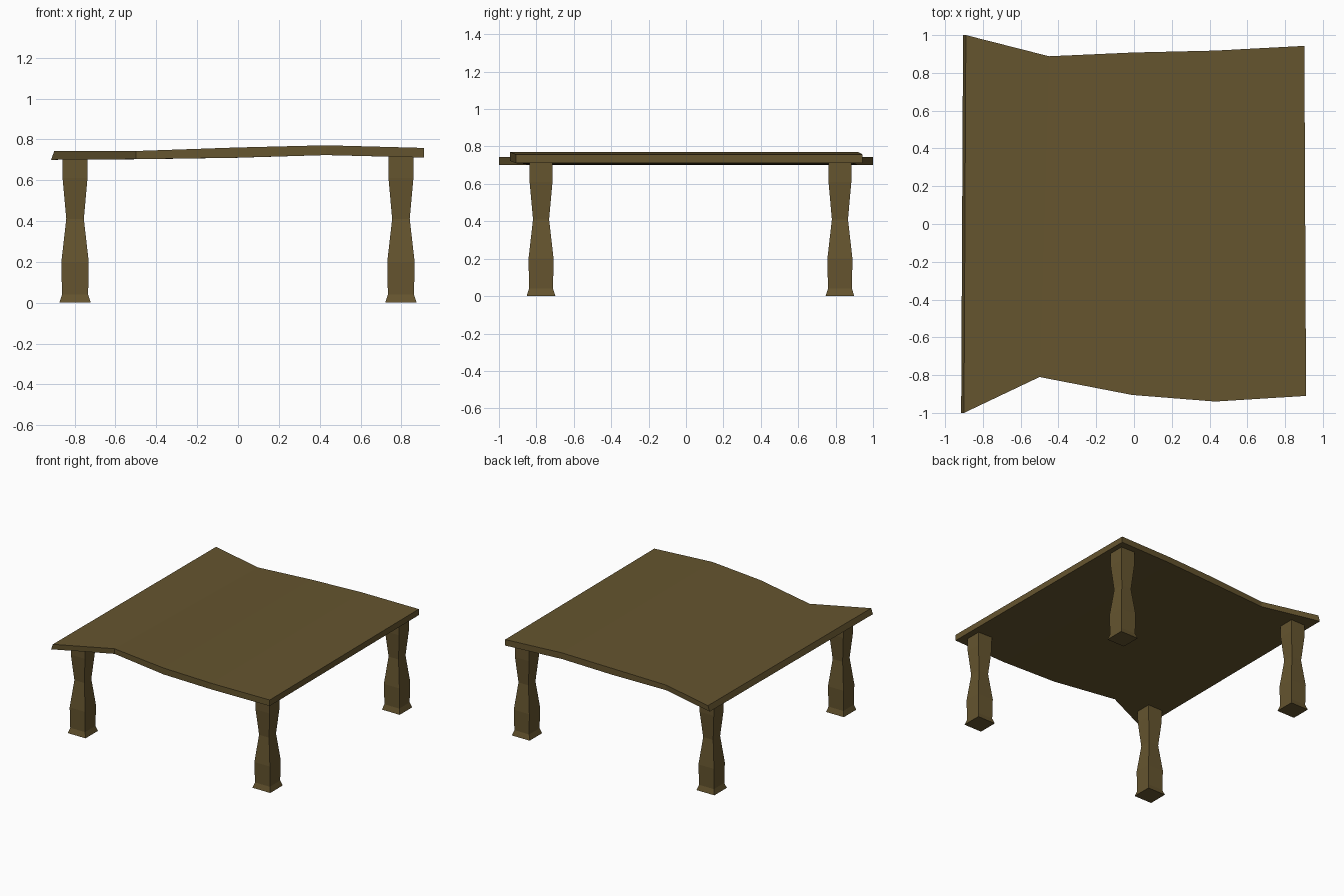
import bpy, bmesh

if "Cube" in bpy.data.objects:
    bpy.data.objects.remove(bpy.data.objects["Cube"])

wood = bpy.data.materials.new("dark_wood")
wood.diffuse_color = (0.13, 0.09, 0.028, 1)
wood.use_nodes = True
wood.node_tree.nodes["Principled BSDF"].inputs["Base Color"].default_value = wood.diffuse_color


def loft(name, rings, location=(0, 0, 0)):
    """Skin a list of four-point rings and cap both ends."""
    bm = bmesh.new()
    loops = [[bm.verts.new(p) for p in ring] for ring in rings]
    for a, b in zip(loops, loops[1:]):
        for i in range(4):
            j = (i + 1) % 4
            bm.faces.new((a[i], a[j], b[j], b[i]))
    bm.faces.new(loops[0])
    bm.faces.new(loops[-1])
    bmesh.ops.recalc_face_normals(bm, faces=bm.faces)
    mesh = bpy.data.meshes.new(name)
    bm.to_mesh(mesh)
    bm.free()
    mesh.materials.append(wood)
    obj = bpy.data.objects.new(name, mesh)
    obj.location = location
    bpy.context.collection.objects.link(obj)
    return obj


# Warped table top: front x, front y, back x, back y, bottom z, top z, top x shift
stations = [
    (-0.915, -1.00, -0.905, 1.000, 0.700, 0.743, 0.015),
    (-0.500, -0.81, -0.450, 0.888, 0.703, 0.743, 0),
    (-0.010, -0.905, 0.000, 0.908, 0.710, 0.760, 0),
    (0.430, -0.94, 0.430, 0.918, 0.723, 0.771, 0),
    (0.911, -0.91, 0.902, 0.943, 0.711, 0.758, 0),
]
loft("table_top", [
    [(fx, fy, zb), (bx, by, zb), (bx + s, by, zt), (fx + s, fy, zt)]
    for fx, fy, bx, by, zb, zt, s in stations
])

# Square carved legs: height, half width
leg_profile = [(0, 0.077), (0.04, 0.064), (0.20, 0.067),
               (0.41, 0.043), (0.61, 0.061), (0.72, 0.062)]
leg_rings = [[(-h, -h, z), (h, -h, z), (h, h, z), (-h, h, z)]
             for z, h in leg_profile]
for depth, y in (("front", -0.775), ("back", 0.823)):
    for side, x in (("left", -0.798), ("right", 0.798)):
        loft(f"{depth}_{side}_leg", leg_rings, (x, y, 0))
